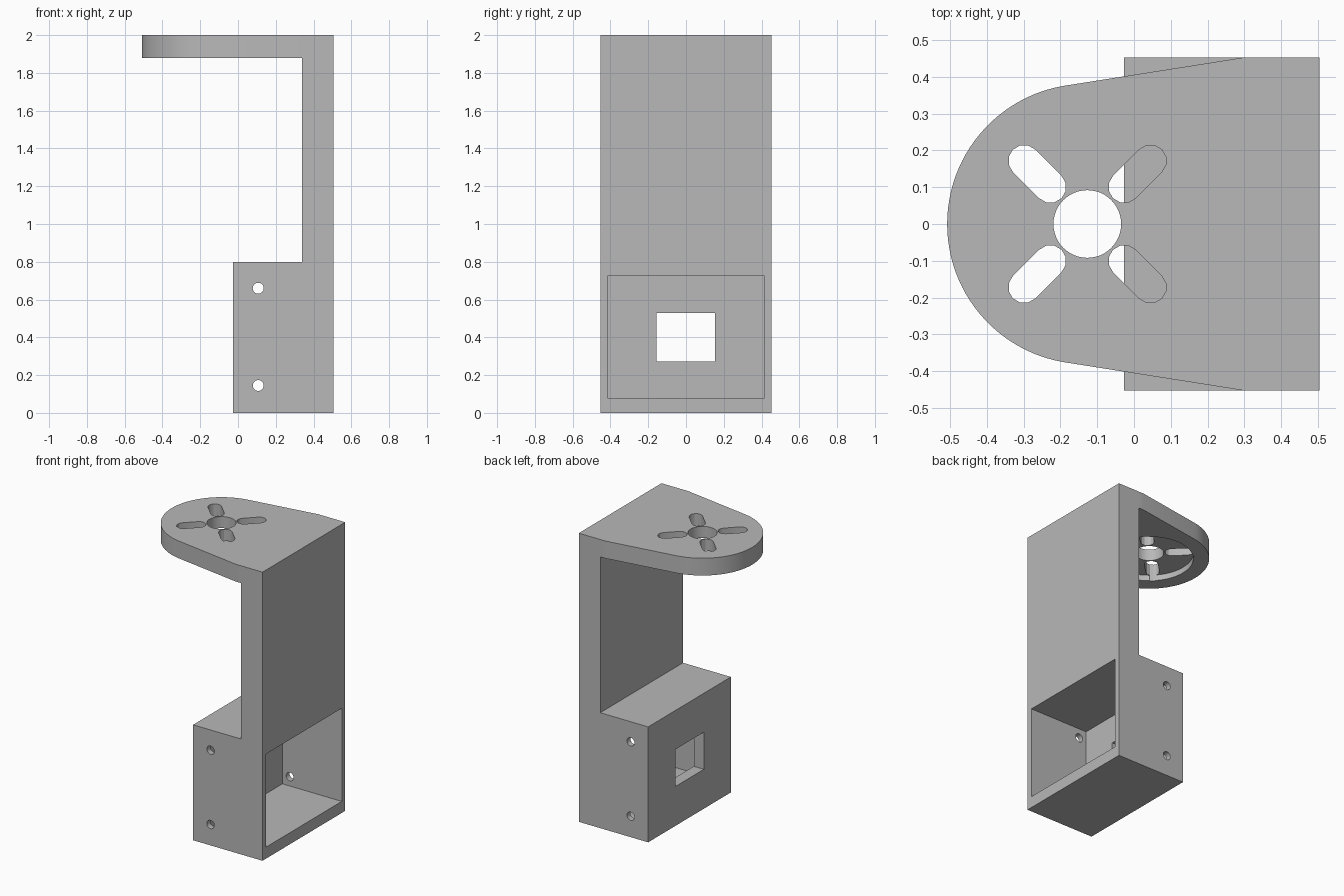
import bpy
import bmesh
from math import radians, cos, sin, pi
from mathutils import Vector

cube = bpy.data.objects.get("Cube")
if cube:
    bpy.data.objects.remove(cube, do_unlink=True)

grey = bpy.data.materials.new("plain grey")
grey.use_nodes = True
colour = (0.48, 0.48, 0.48, 1)
grey.diffuse_color = colour
grey.node_tree.nodes["Principled BSDF"].inputs["Base Color"].default_value = colour

HALF = 0.453             # half width
BACK = 0.505             # outer face of the upright
HUB = Vector((-0.127, 0))  # centre of the mounting holes


def prism(name, outline, axis, low, high):
    """Extrude a 2D outline along an axis (the other two axes keep their order)."""
    def place(p, d):
        c = list(p)
        c.insert("xyz".index(axis), d)
        return c
    bm = bmesh.new()
    face = bm.faces.new([bm.verts.new(place(p, low)) for p in outline])
    grown = bmesh.ops.extrude_face_region(bm, geom=[face])["geom"]
    shift = Vector(place((0, 0), high - low))
    bmesh.ops.translate(bm, vec=shift, verts=[g for g in grown if isinstance(g, bmesh.types.BMVert)])
    bmesh.ops.recalc_face_normals(bm, faces=bm.faces)
    mesh = bpy.data.meshes.new(name)
    bm.to_mesh(mesh)
    bm.free()
    mesh.materials.append(grey)
    obj = bpy.data.objects.new(name, mesh)
    bpy.context.collection.objects.link(obj)
    return obj


def arc(centre, radius, start, end, steps):
    angles = [radians(start + (end - start) * i / steps) for i in range(steps + 1)]
    return [(centre[0] + radius * cos(a), centre[1] + radius * sin(a)) for a in angles]


def circle(centre, radius, steps):
    return arc(centre, radius, 0, 360, steps)[:-1]


def rect(a0, a1, b0, b1):
    return [(a0, b0), (a1, b0), (a1, b1), (a0, b1)]


def combine(target, tool, operation):
    mod = target.modifiers.new(operation.lower(), "BOOLEAN")
    mod.operation = operation
    mod.solver = "EXACT"
    mod.object = tool
    tool.hide_render = True
    bpy.context.view_layer.objects.active = target
    bpy.ops.object.modifier_apply(modifier=mod.name)
    bpy.data.objects.remove(tool, do_unlink=True)


# Upright and lower housing as one L-shaped profile
profile = [(-0.027, 0), (BACK, 0), (BACK, 2), (0.34, 2), (0.34, 0.8), (-0.027, 0.8)]
bracket = prism("bracket", profile, "y", -HALF, HALF)

# Rounded top plate with tapering sides
plate = arc(HUB, 0.381, 100, 260, 48)
plate += [(0.3, -HALF), (BACK, -HALF), (BACK, HALF), (0.3, HALF)]
combine(bracket, prism("top_plate", plate, "z", 1.88, 2), "UNION")

# Housing pocket, window and side screw holes
cutters = [
    prism("pocket_cutter", rect(-0.415, 0.415, 0.08, 0.725), "x", 0.05, 0.6),
    prism("window_cutter", rect(-0.157, 0.153, 0.273, 0.53), "x", -0.1, 0.1),
]
for z in (0.145, 0.66):
    cutters.append(prism("screw_cutter", circle((0.107, z), 0.029, 20), "y", -0.6, 0.6))

# Underside recess, centre hole and four diagonal slots in the plate
cutters.append(prism("recess_cutter", circle(HUB, 0.28, 64), "z", 1.8, 1.92))
cutters.append(prism("hub_cutter", circle(HUB, 0.092, 48), "z", 1.7, 2.1))
for angle in (45, 135, 225, 315):
    way = Vector((cos(radians(angle)), sin(radians(angle))))
    slot = arc(HUB + way * 0.243, 0.043, angle - 90, angle + 90, 6)
    slot += arc(HUB + way * 0.142, 0.043, angle + 90, angle + 270, 6)
    cutters.append(prism("slot_cutter", slot, "z", 1.7, 2.1))

for cutter in cutters:
    combine(bracket, cutter, "DIFFERENCE")

# Smooth the curved walls, keep the corners crisp
bpy.ops.object.select_all(action="DESELECT")
bracket.select_set(True)
bpy.context.view_layer.objects.active = bracket
bpy.ops.object.shade_smooth_by_angle(angle=radians(20))
